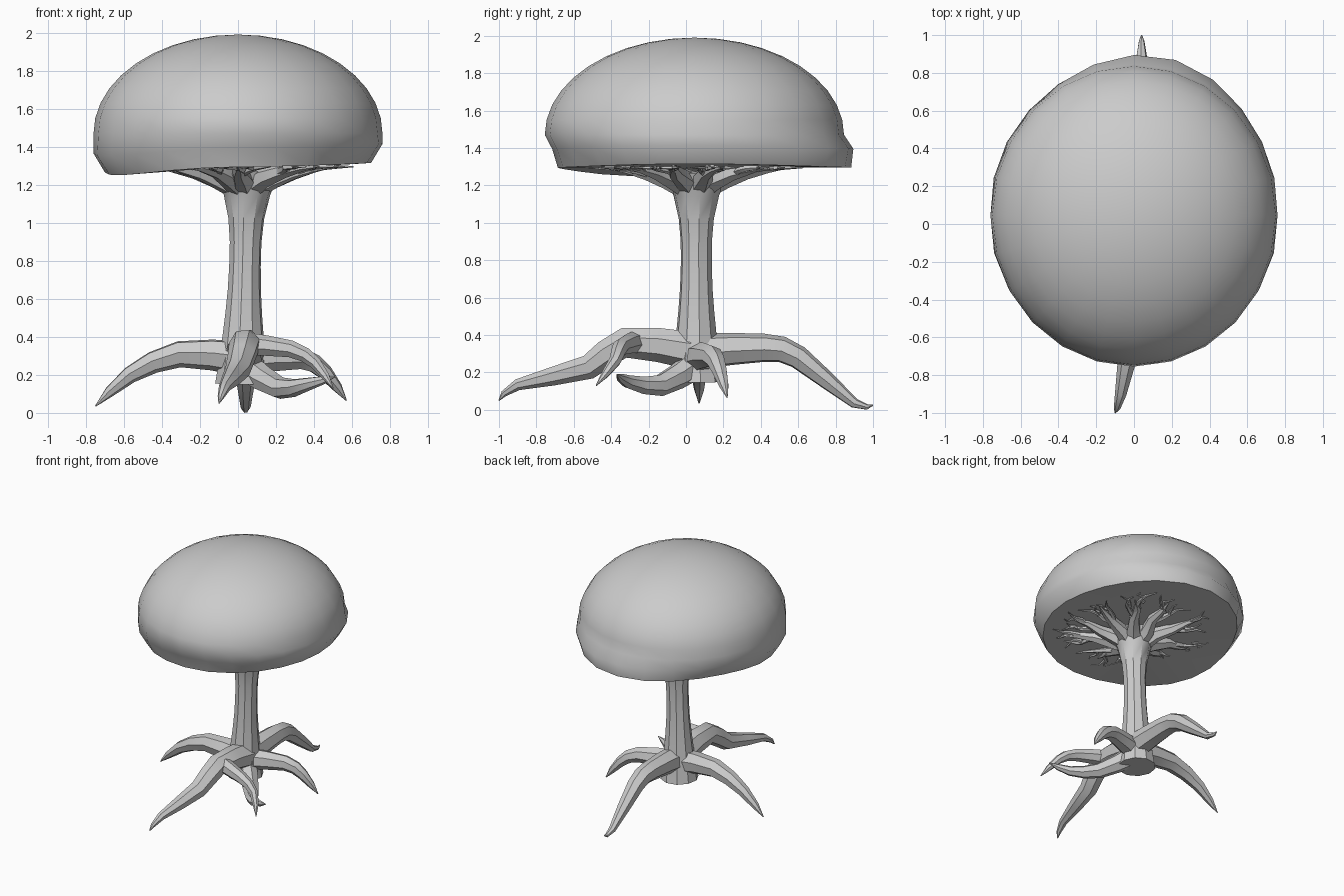
import bpy, bmesh, math, random
from mathutils import Vector

if "Cube" in bpy.data.objects:
    bpy.data.objects.remove(bpy.data.objects["Cube"])

random.seed(4)


def finish(bm, name, angle):
    bmesh.ops.recalc_face_normals(bm, faces=bm.faces)
    me = bpy.data.meshes.new(name)
    bm.to_mesh(me)
    bm.free()
    ob = bpy.data.objects.new(name, me)
    bpy.context.collection.objects.link(ob)
    bpy.ops.object.select_all(action='DESELECT')
    ob.select_set(True)
    bpy.context.view_layer.objects.active = ob
    bpy.ops.object.shade_smooth_by_angle(angle=math.radians(angle))
    return ob


def bridge(bm, a, b):
    n = len(a)
    for i in range(n):
        bm.faces.new((a[i], a[(i + 1) % n], b[(i + 1) % n], b[i]))


def tube(bm, pts, radii, sides):
    """Tube through the points with a radius at each, capped at both ends."""
    last = len(pts) - 1
    normal = prev_t = prev = None
    for i, p in enumerate(pts):
        t = (pts[min(i + 1, last)] - pts[max(i - 1, 0)]).normalized()
        if normal is None:
            normal = t.orthogonal().normalized()
        else:
            normal = prev_t.rotation_difference(t) @ normal
        side = t.cross(normal)
        ring = []
        for k in range(sides):
            a = math.tau * k / sides
            ring.append(bm.verts.new(p + radii[i] * (math.cos(a) * normal + math.sin(a) * side)))
        if prev:
            bridge(bm, prev, ring)
        if i in (0, last):
            bm.faces.new(ring)
        prev, prev_t = ring, t


def smooth_path(ctrl):
    """Catmull-Rom curve: adds one point in the middle of each span."""
    c = [Vector(p) for p in ctrl]
    out = [c[0]]
    for i in range(len(c) - 1):
        before, after = c[max(i - 1, 0)], c[min(i + 2, len(c) - 1)]
        out += [(9 * (c[i] + c[i + 1]) - before - after) / 16, c[i + 1]]
    return out


def taper(pts, r0, power):
    """Radii that shrink from r0 to a point along the path length."""
    dist = [0]
    for a, b in zip(pts, pts[1:]):
        dist.append(dist[-1] + (b - a).length)
    return [r0 * (1 - d / dist[-1]) ** power + .003 for d in dist]


# Cap: domed crown with an uneven rim and a flat underside
SEG, CY = 24, 0.045
angles = [math.tau * k / SEG for k in range(SEG)]


def bump(a, deg, power):
    return max(0, math.cos(a - math.radians(deg))) ** power


def cap_ring(bm, rx, ry, z):
    return [bm.verts.new((rx(a) * math.cos(a), CY + ry(a) * math.sin(a), z(a))) for a in angles]


def rim_r(a):
    return .70 + .14 * bump(a, 85, 3) + .03 * bump(a, 270, 4)


def rim_z(a):
    return 1.295 + .02 * bump(a, 0, 2) - .045 * bump(a, 205, 4)


def bulge(a):
    return .76 + .035 * abs(math.sin(a)) + .06 * bump(a, 80, 6) - .035 * bump(a, 270, 2)


bm = bmesh.new()
rings = []
for j in range(1, 11):
    s, c = math.sin(math.pi * j / 20), math.cos(math.pi * j / 20)
    rings.append(cap_ring(bm, lambda a: .76 * s, lambda a: .80 * s, lambda a: 1.47 + .52 * c))
rings.append(cap_ring(bm, bulge, bulge, lambda a: rim_z(a) + .10))
rings.append(cap_ring(bm, rim_r, rim_r, rim_z))
for a, b in zip(rings, rings[1:]):
    bridge(bm, a, b)
top = bm.verts.new((0, CY, 1.99))
under = bm.verts.new((.03, .05, 1.30))
for k in range(SEG):
    n = (k + 1) % SEG
    bm.faces.new((top, rings[0][k], rings[0][n]))
    bm.faces.new((under, rings[-1][n], rings[-1][k]))
finish(bm, "crown_cap", 50)

# Trunk: waisted, flared at both ends
bm = bmesh.new()
pts, radii = [], []
for i in range(10):
    z = .15 + 1.12 * i / 9
    pts.append(Vector((.02 + .03 * i / 9, .055, z)))
    radii.append(.084 + .058 * max(0, (.75 - z) / .6) ** 1.5 + .085 * max(0, (z - .88) / .39) ** 2)
tube(bm, pts, radii, 10)
finish(bm, "trunk", 35)

# Roots: arching, tapering legs, each a start radius and a few path points
roots = {
    "front_root": (.10, [(.04, .02, .32), (.035, -.33, .36), (0, -.52, .23),
                         (-.07, -.9, .135), (-.1, -1, .05)]),
    "back_root": (.095, [(.04, .08, .31), (.04, .42, .33), (.04, .6, .28),
                         (.04, .9, .035), (.04, 1, .025)]),
    "left_root": (.09, [(0, .05, .29), (-.31, .06, .31), (-.57, .07, .2), (-.75, .07, .035)]),
    "right_root": (.08, [(.06, .06, .28), (.33, .14, .285), (.46, .18, .21), (.57, .22, .065)]),
    "front_fork_root": (.06, [(.04, -.27, .36), (.28, -.35, .335), (.41, -.38, .26), (.5, -.48, .13)]),
    "curled_root": (.075, [(.06, .03, .23), (.22, -.14, .13), (.36, -.31, .15), (.51, -.37, .19)]),
}
for name, (r0, ctrl) in roots.items():
    bm = bmesh.new()
    pts = smooth_path(ctrl)
    tube(bm, pts, taper(pts, r0, .6), 7)
    finish(bm, name, 35)


# Branches: radiating under the cap, each splitting into twigs
def branch(bm, r0, r1, d0, d1, thick, sides):
    pts = []
    for i in range(5):
        r = r0 + (r1 - r0) * i / 4
        a = math.radians(d0 + (d1 - d0) * i / 4 + (random.uniform(-4, 4) if 0 < i < 4 else 0))
        z = 1.295 - .13 * max(0, 1 - r / .5) ** 2
        pts.append(Vector((.04 + r * math.cos(a), .05 + r * math.sin(a), z)))
    tube(bm, pts, taper(pts, thick, .8), sides)


bm = bmesh.new()
COUNT = 10
for i in range(COUNT):
    d = 270 + 360 / COUNT * i + random.uniform(-6, 6)
    branch(bm, .05, random.uniform(.46, .56), d, d + random.uniform(-8, 8), .065, 6)
    for s in (-1, 1):
        start, spread = random.uniform(.24, .34), s * random.uniform(12, 18)
        branch(bm, start, start + .27, d, d + spread, .02, 5)
        branch(bm, start + .12, start + .25, d + spread * .5, d + spread * .2, .012, 5)
finish(bm, "branches", 35)
